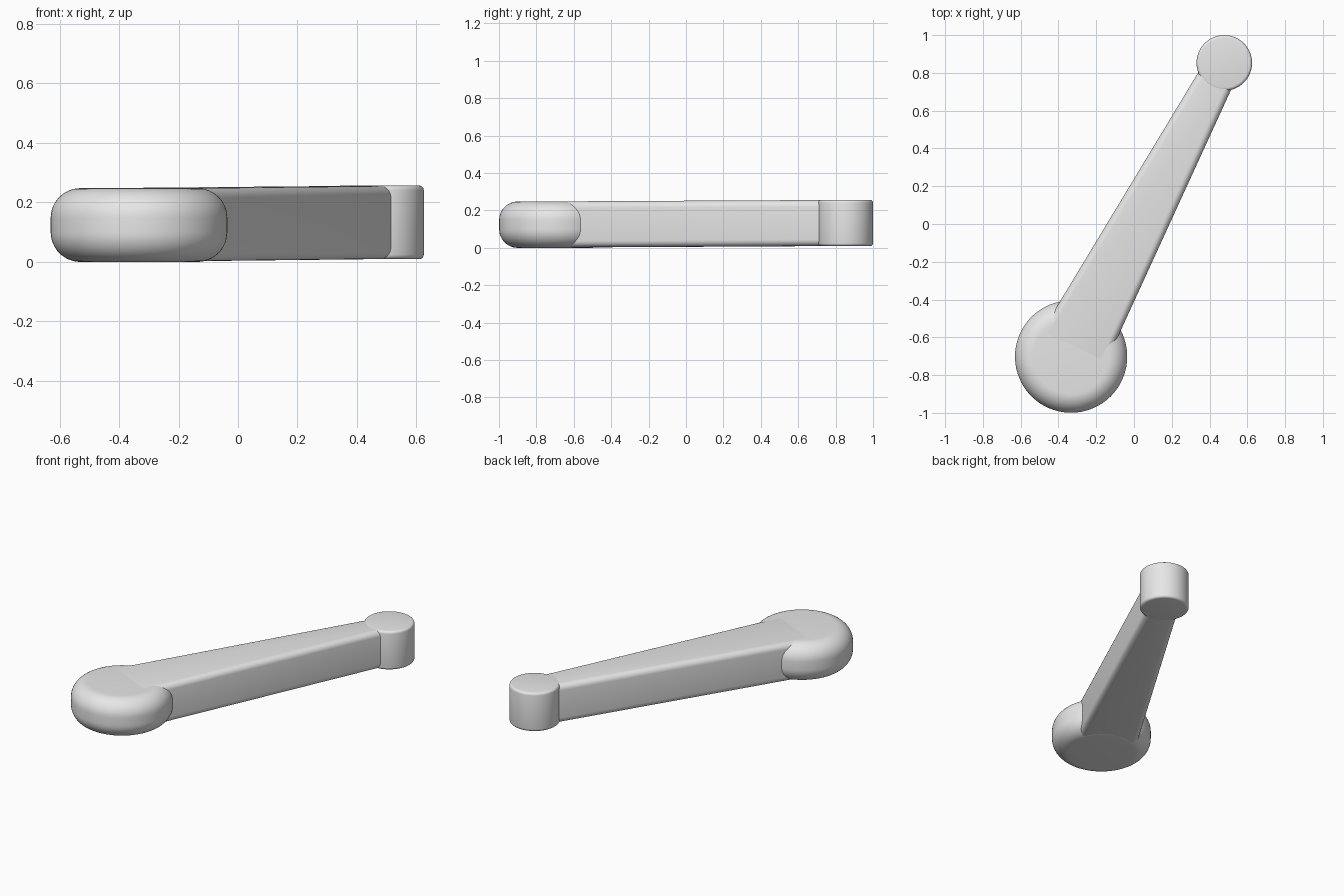
import bpy
import bmesh
import math

cube = bpy.data.objects.get("Cube")
if cube:
    bpy.data.objects.remove(cube, do_unlink=True)

# Single grey material
grey = bpy.data.materials.new("light grey")
grey.use_nodes = True
colour = (0.8, 0.8, 0.8, 1)
grey.diffuse_color = colour
grey.node_tree.nodes["Principled BSDF"].inputs["Base Color"].default_value = colour


def finish(obj, bevel, segments):
    """Round the sharp edges, shade smooth and colour a part."""
    obj.data.materials.append(grey)
    mod = obj.modifiers.new("rounded edges", 'BEVEL')
    mod.width = bevel
    mod.segments = segments
    mod.limit_method = 'ANGLE'
    mod.angle_limit = math.radians(40)
    bpy.ops.object.select_all(action='DESELECT')
    obj.select_set(True)
    bpy.context.view_layer.objects.active = obj
    bpy.ops.object.modifier_apply(modifier=mod.name)
    bpy.ops.object.shade_smooth_by_angle(angle=math.radians(35))


def disc(name, x, y, radius, bottom, top, bevel, segments):
    """Upright round disc with softened rims."""
    bpy.ops.mesh.primitive_cylinder_add(
        vertices=96, radius=radius, depth=top - bottom,
        location=(x, y, (top + bottom) / 2))
    obj = bpy.context.object
    obj.name = name
    finish(obj, bevel, segments)


# Round ends
disc("large_hub", -0.333, -0.702, 0.297, 0, 0.248, 0.1, 12)
disc("small_end", 0.478, 0.853, 0.147, 0.009, 0.257, 0.016, 4)

# Tapered arm, rising slightly toward the small end
outline = [(-0.504, -0.596, 0.002), (-0.159, -0.758, 0.002),
           (0.545, 0.778, 0.01), (0.378, 0.865, 0.01)]
bm = bmesh.new()
base = bm.faces.new([bm.verts.new(p) for p in outline])
top = bmesh.ops.extrude_face_region(bm, geom=[base])
bmesh.ops.translate(bm, vec=(0, 0, 0.246),
                    verts=[v for v in top["geom"] if isinstance(v, bmesh.types.BMVert)])
bmesh.ops.recalc_face_normals(bm, faces=bm.faces)
mesh = bpy.data.meshes.new("tapered_arm")
bm.to_mesh(mesh)
bm.free()
arm = bpy.data.objects.new("tapered_arm", mesh)
bpy.context.collection.objects.link(arm)
finish(arm, 0.035, 6)
